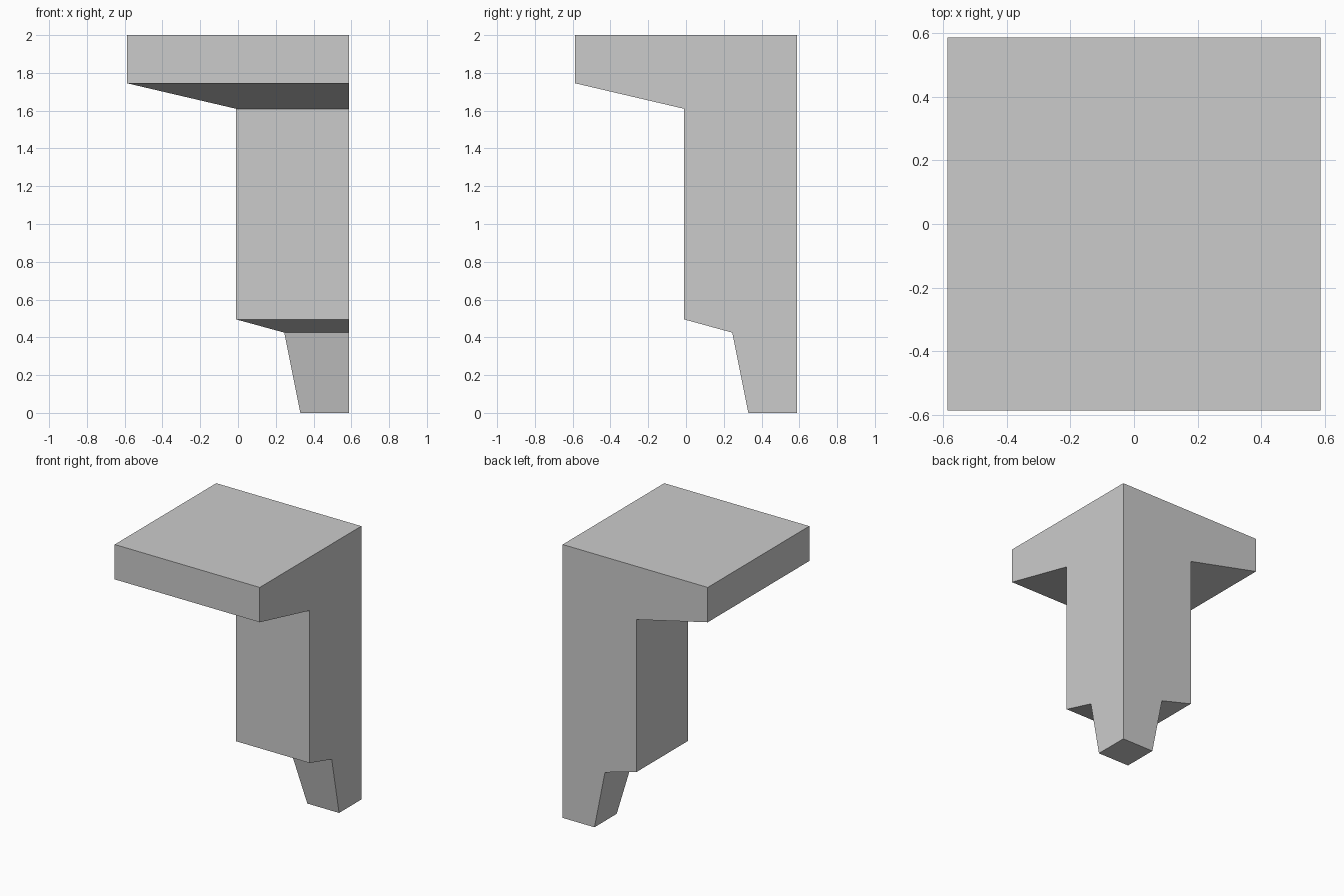
import bpy
import bmesh
import math

cube = bpy.data.objects.get("Cube")
if cube:
    bpy.data.objects.remove(cube, do_unlink=True)

# Single flat grey
grey = bpy.data.materials.new("light_grey")
grey.use_nodes = True
colour = (0.6, 0.6, 0.6, 1)
grey.diffuse_color = colour
grey.node_tree.nodes["Principled BSDF"].inputs["Base Color"].default_value = colour

CORNER = 0.587  # the straight back corner edge, shared by every section

# Stepped profile of the inner corner: (position on the diagonal, height)
profile = [(0.33, 0), (0.245, 0.425), (-0.01, 0.495),
           (-0.01, 1.61), (-CORNER, 1.745), (-CORNER, 2)]

bm = bmesh.new()


def square_ring(inner, z):
    """Square section reaching from the inner corner to the back corner."""
    points = [(inner, inner), (CORNER, inner), (CORNER, CORNER), (inner, CORNER)]
    return [bm.verts.new((x, y, z)) for x, y in points]


# Loft foot, post and overhanging cap as one solid
rings = [square_ring(inner, z) for inner, z in profile]
for low, high in zip(rings, rings[1:]):
    for i in range(4):
        j = (i + 1) % 4
        bm.faces.new((low[i], low[j], high[j], high[i]))
bm.faces.new(rings[0][::-1])
bm.faces.new(rings[-1])

# Merge the two flat back walls into single faces
bmesh.ops.dissolve_limit(bm, angle_limit=math.radians(1),
                         verts=bm.verts[:], edges=bm.edges[:])
bmesh.ops.recalc_face_normals(bm, faces=bm.faces[:])

mesh = bpy.data.meshes.new("corner_bracket")
bm.to_mesh(mesh)
bm.free()
mesh.materials.append(grey)
bracket = bpy.data.objects.new("corner_bracket", mesh)
bpy.context.collection.objects.link(bracket)
